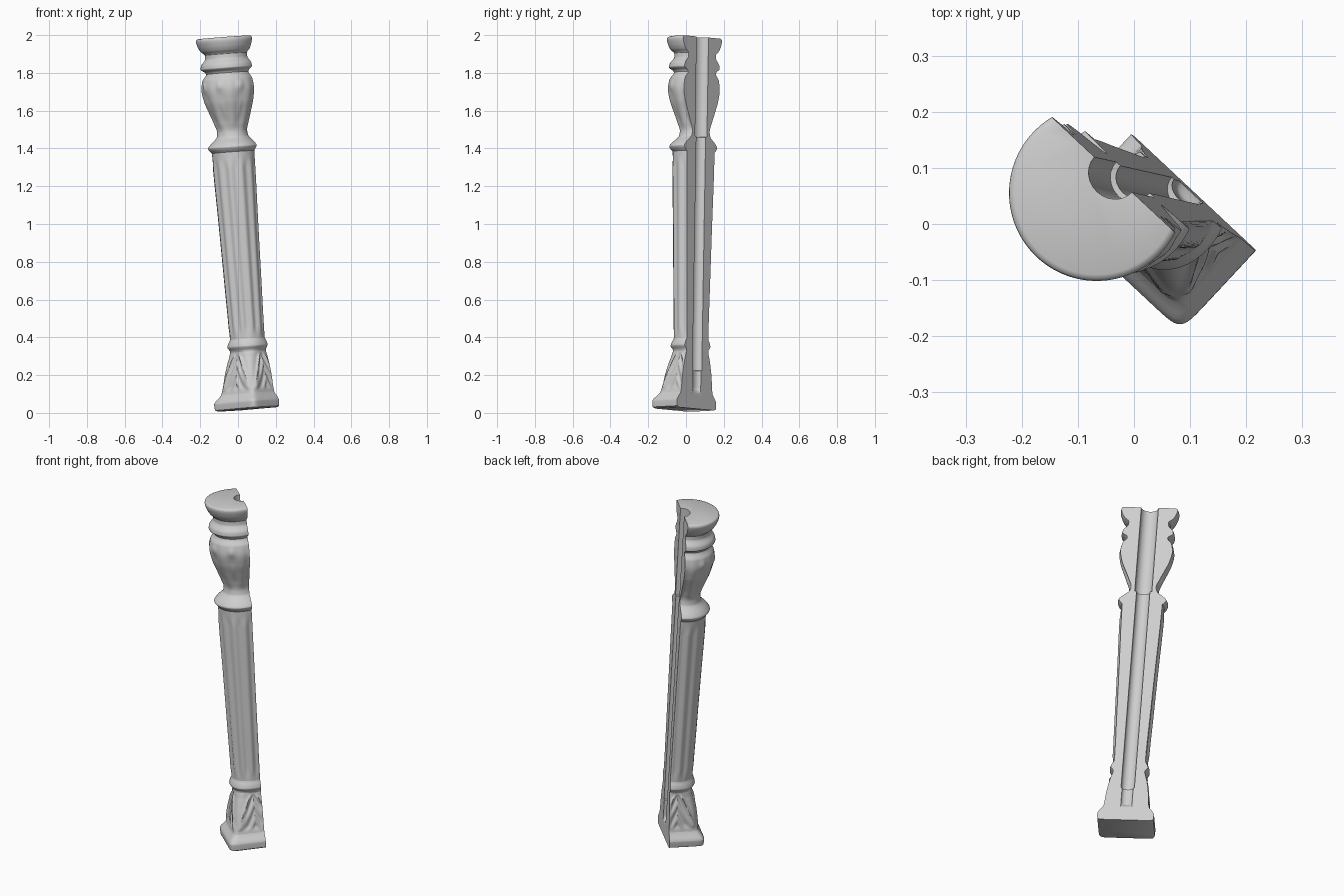
import bpy
from math import sin, cos, pi, exp, radians
from mathutils import Matrix, Vector

if "Cube" in bpy.data.objects:
    bpy.data.objects.remove(bpy.data.objects["Cube"], do_unlink=True)

stone = bpy.data.materials.new("pale_grey_stone")
stone.use_nodes = True
GREY = (0.62, 0.62, 0.62, 1)
stone.diffuse_color = GREY
stone.node_tree.nodes["Principled BSDF"].inputs["Base Color"].default_value = GREY

CUT = 0.044      # distance of the flat back from the column axis
ARC, FLAT, CHANNEL = 112, 5, 12

# Profile: height, half width, squareness of the section
PROFILE = [
    (.02, .138, 12), (.027, .15, 12), (.06, .152, 12), (.072, .146, 12),
    (.105, .123, 10), (.12, .12, 9), (.2, .112, 6), (.28, .098, 4),
    (.325, .09, 2.6), (.335, .094, 2.3), (.355, .107, 2.2), (.375, .102, 2.1),
    (.395, .094, 2), (.7, .1, 2), (1.0, .107, 2), (1.3, .115, 2),
    (1.385, .116, 2), (1.395, .125, 2), (1.412, .135, 2), (1.43, .122, 2),
    (1.47, .084, 2), (1.495, .08, 2), (1.54, .093, 2), (1.6, .115, 2),
    (1.66, .136, 2), (1.72, .146, 2), (1.77, .138, 2), (1.805, .116, 2),
    (1.815, .122, 2), (1.832, .143, 2), (1.85, .14, 2), (1.885, .116, 2),
    (1.905, .115, 2), (1.925, .135, 2), (1.95, .149, 2), (1.98, .157, 2),
    (1.99, .154, 2), (1.994, .146, 2),
]


def slope(i, k):
    """Monotone tangent of profile column k at point i."""
    if i in (0, len(PROFILE) - 1):
        return 0
    a, b, c = PROFILE[i - 1:i + 2]
    s, t = (b[k] - a[k]) / (b[0] - a[0]), (c[k] - b[k]) / (c[0] - b[0])
    return 2 * s * t / (s + t) if s * t > 0 else 0


def profile(z, k):
    i = max(j for j in range(len(PROFILE) - 1) if PROFILE[j][0] <= z + 1e-6 or j == 0)
    a, b = PROFILE[i], PROFILE[i + 1]
    h = b[0] - a[0]
    t = min(max((z - a[0]) / h, 0), 1)
    return ((2*t**3 - 3*t*t + 1) * a[k] + (t**3 - 2*t*t + t) * h * slope(i, k)
            + (3*t*t - 2*t**3) * b[k] + (t**3 - t*t) * h * slope(i + 1, k))


def window(z, low, high, soft):
    t = min((z - low) / soft, (high - z) / soft, 1)
    return max(t, 0) ** 2 * (3 - 2 * max(t, 0))


def relief(phi, z):
    """Carving depth: foot leaves, shaft flutes and bulb leaves."""
    d = 0.004 * cos(12 * phi) * window(z, .4, 1.36, .06)
    w = window(z, 1.48, 1.8, .08)
    if w:
        off = (phi % (pi / 4)) - pi / 8
        d += w * (0.004 * cos(8 * phi) - .003)
        d += 0.01 * exp(-(off / .15) ** 2 - ((z - 1.735) / .028) ** 2)
        d += 0.004 * exp(-(off / .1) ** 2 - ((z - 1.62) / .04) ** 2)
    w = window(z, .115, .32, .03)
    if w:
        off = abs((phi + pi / 4) % (pi / 2) - pi / 4)
        edge = 0.68 * max(0, (.325 - z) / .21) ** .5
        d += w * 0.009 * exp(-((off - edge) / .09) ** 2)
        if off < edge:
            d += w * (0.004 * cos(off * 16 + z * 70) - .004)
        else:
            d -= w * .004
    return d


def channel(z):
    """Half width and depth of the groove along the back."""
    if z > 1.465:
        return .046, .042
    if z > .225:
        return .036, .032
    return .03, .02 * window(z, .1, .3, .03)


def section(z):
    h, n = profile(z, 1), profile(z, 2)
    side = (h ** n - CUT ** n) ** (1 / n)
    end = Vector((side, CUT)).angle_signed(Vector((1, 0)))
    end = abs(end)
    pts = []
    for i in range(ARC + 1):
        phi = -pi - end + (pi + 2 * end) * i / ARC
        r = h / (abs(cos(phi)) ** n + abs(sin(phi)) ** n) ** (1 / n)
        fade = min(i, ARC - i, 4) / 4
        r += relief(phi, z) * fade
        pts.append((r * cos(phi), r * sin(phi), z))
    g, depth = channel(z)
    for i in range(1, FLAT):
        pts.append((side + (g - side) * i / FLAT, CUT, z))
    for i in range(CHANNEL + 1):
        t = pi * i / CHANNEL
        pts.append((g * cos(t), CUT - depth * sin(t), z))
    for i in range(1, FLAT):
        pts.append((-g + (g - side) * i / FLAT, CUT, z))
    return pts


# Leaning frame: local z is the column axis, local y faces out of the flat back
axis = Vector((-.148, .033, 2)).normalized()
across = Vector((.73, -.68, 0))
across = (across - axis * across.dot(axis)).normalized()
back = axis.cross(across)
FRAME = Matrix((across, back, axis)).transposed().to_4x4()
FRAME.translation = (.08, .023, 0)


def column_part(name, low, high, step, cap=None):
    heights = {low, high}
    heights |= {p[0] for p in PROFILE if low < p[0] < high}
    heights |= {z for z in (.223, .227, 1.464, 1.466) if low < z < high}
    count = round((high - low) / step)
    heights |= {round(low + (high - low) * i / count, 5) for i in range(1, count)}
    rings = [section(z) for z in sorted(heights)]
    n = len(rings[0])
    verts = [p for ring in rings for p in ring]
    faces = [(r * n + i, r * n + (i + 1) % n, (r + 1) * n + (i + 1) % n, (r + 1) * n + i)
             for r in range(len(rings) - 1) for i in range(n)]
    if cap == "bottom":
        faces.append(tuple(reversed(range(n))))
    if cap == "top":
        faces.append(tuple(range(len(verts) - n, len(verts))))
    mesh = bpy.data.meshes.new(name)
    mesh.from_pydata(verts, [], faces)
    mesh.transform(FRAME)
    mesh.materials.append(stone)
    mesh.shade_smooth()
    mesh.set_sharp_from_angle(angle=radians(40))
    obj = bpy.data.objects.new(name, mesh)
    bpy.context.collection.objects.link(obj)


column_part("plinth", .02, .105, .01, "bottom")
column_part("carved_foot", .105, .325, .007)
column_part("foot_ring", .325, .395, .007)
column_part("fluted_shaft", .395, 1.385, .02)
column_part("shaft_collar", 1.385, 1.495, .007)
column_part("carved_bulb", 1.495, 1.805, .008)
column_part("neck_ring", 1.805, 1.905, .006)
column_part("capital", 1.905, 1.994, .007, "top")
